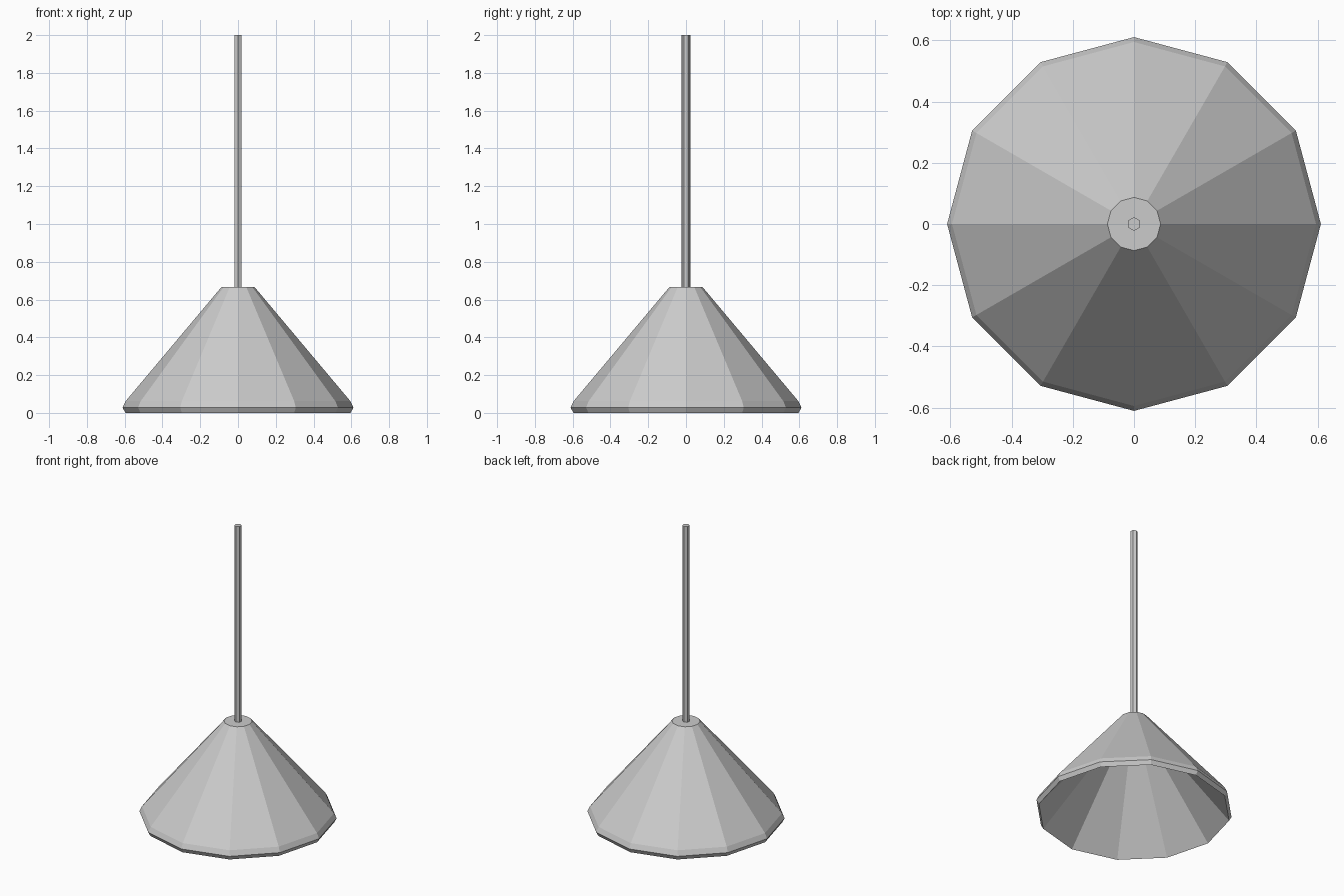
import bpy, bmesh
from math import sin, cos, pi

if "Cube" in bpy.data.objects:
    bpy.data.objects.remove(bpy.data.objects["Cube"])


def lathe(name, profile, sides, start=0.0):
    """Flat-faced revolve of (radius, z) points, closed at both ends."""
    bm = bmesh.new()
    rings = [[bm.verts.new((r * cos(start + 2 * pi * i / sides),
                            r * sin(start + 2 * pi * i / sides), z))
              for i in range(sides)] for r, z in profile]
    for low, high in zip(rings, rings[1:]):
        for i in range(sides):
            j = (i + 1) % sides
            bm.faces.new((low[i], low[j], high[j], high[i]))
    bm.faces.new(rings[-1])
    bm.faces.new(rings[0][::-1])
    mesh = bpy.data.meshes.new(name)
    bm.to_mesh(mesh)
    bm.free()
    obj = bpy.data.objects.new(name, mesh)
    bpy.context.collection.objects.link(obj)
    return obj


# Thick conical shade: inner ceiling, inner cone, bevelled rim, outer cone, top
lathe("lamp_shade", [(0.087, 0.606), (0.596, 0), (0.611, 0.028),
                     (0.595, 0.062), (0.087, 0.667)], 12)

# Hexagonal hanging rod
lathe("hanging_rod", [(0.0225, 0.667), (0.0225, 2.0)], 6, pi / 2)
